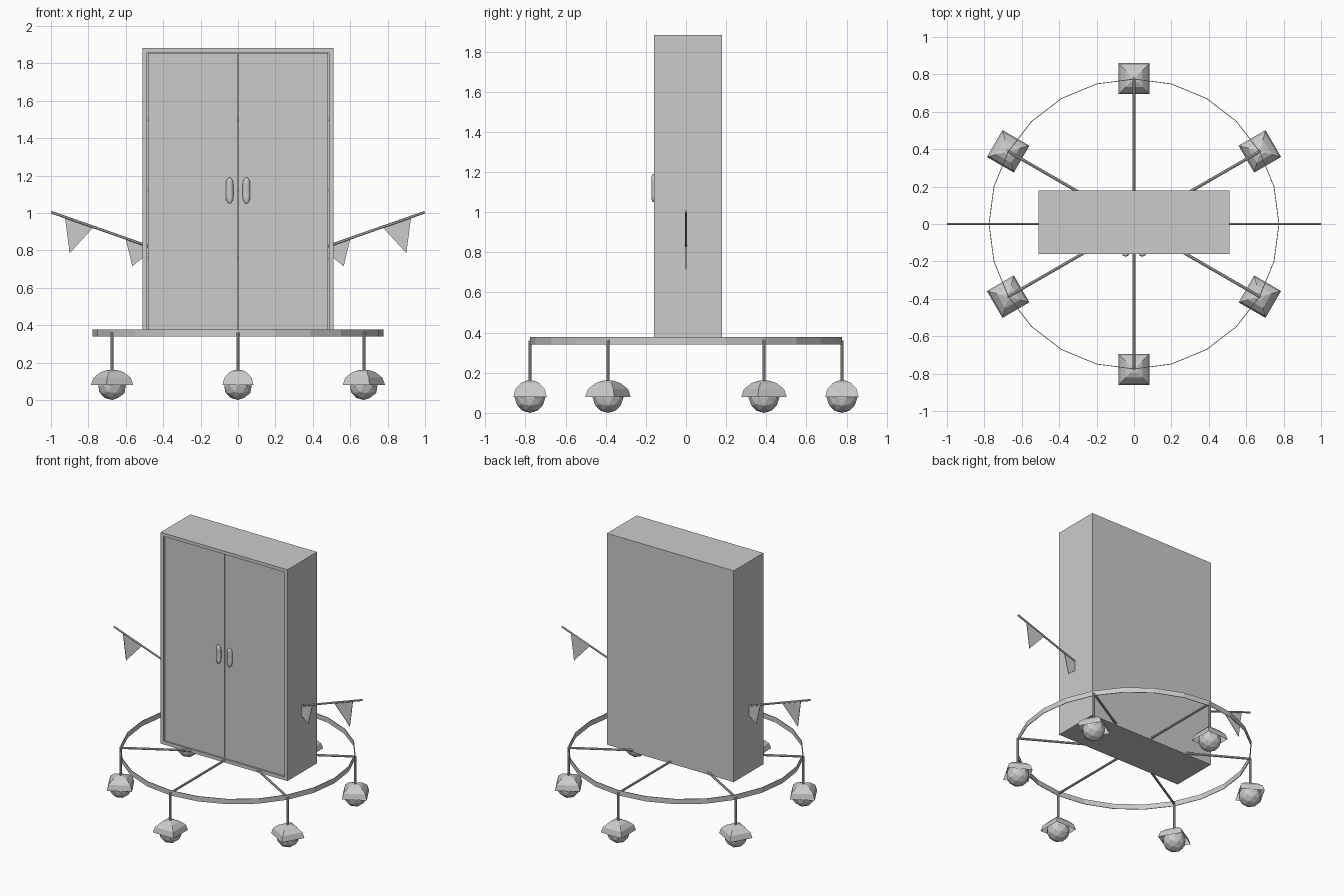
import bpy, bmesh
from math import pi, cos, sin, radians
from mathutils import Vector, Matrix

if "Cube" in bpy.data.objects:
    bpy.data.objects.remove(bpy.data.objects["Cube"])


def finish(name, bm):
    me = bpy.data.meshes.new(name)
    bmesh.ops.recalc_face_normals(bm, faces=bm.faces)
    bm.to_mesh(me)
    bm.free()
    ob = bpy.data.objects.new(name, me)
    bpy.context.collection.objects.link(ob)
    return ob


def add_box(bm, x0, x1, y0, y1, z0, z1):
    m = (Matrix.Translation(((x0 + x1) / 2, (y0 + y1) / 2, (z0 + z1) / 2))
         @ Matrix.Diagonal((x1 - x0, y1 - y0, z1 - z0, 1)))
    bmesh.ops.create_cube(bm, size=1, matrix=m)


def box(name, *dims):
    bm = bmesh.new()
    add_box(bm, *dims)
    return finish(name, bm)


def rod(name, a, b, r, sides=8):
    a, b = Vector(a), Vector(b)
    d = b - a
    m = Matrix.Translation((a + b) / 2) @ d.to_track_quat('Z', 'Y').to_matrix().to_4x4()
    bm = bmesh.new()
    bmesh.ops.create_cone(bm, cap_ends=True, segments=sides, radius1=r, radius2=r,
                          depth=d.length, matrix=m)
    return finish(name, bm)


def stack(name, rings, close=False, cap=False):
    """Skin a list of equal-length point rings."""
    bm = bmesh.new()
    vs = [[bm.verts.new(p) for p in ring] for ring in rings]
    n = len(vs[0])
    pairs = list(zip(vs, vs[1:])) + ([(vs[-1], vs[0])] if close else [])
    for lo, hi in pairs:
        for i in range(n):
            bm.faces.new((lo[i], lo[(i + 1) % n], hi[(i + 1) % n], hi[i]))
    if cap:
        bm.faces.new(vs[-1])
    return finish(name, bm)


# Cabinet shell, open at the front
W, FRONT, BACK, Z0, Z1, T = 0.51, -0.16, 0.18, 0.345, 1.882, 0.024
box("cabinet_back", -W, W, BACK - T, BACK, Z0, Z1)
box("cabinet_top", -W, W, FRONT, BACK - T, Z1 - T, Z1)
box("cabinet_bottom", -W, W, FRONT, BACK - T, Z0, Z0 + T)
for s, side in ((-1, "left"), (1, "right")):
    xs = sorted((s * W, s * (W - T)))
    box(side + "_cabinet_side", *xs, FRONT, BACK - T, Z0 + T, Z1 - T)

# Shelves behind the doors
for i, z in enumerate((0.755, 1.125, 1.5)):
    box(f"shelf_{i + 1}", -W + T, W - T, -0.132, BACK - T, z - 0.006, z + 0.006)

# Doors, handles and side pennants
for s, side in ((-1, "left"), (1, "right")):
    xs = sorted((s * 0.003, s * (W - T - 0.004)))
    box(side + "_door", *xs, -0.152, -0.134, Z0 + T + 0.003, Z1 - T - 0.004)

    # bowed handle
    rings = []
    for k in range(9):
        t = -1 + k / 4
        r = 0.02 * (1 - 0.75 * max(0, abs(t) - 0.7) / 0.3)
        rings.append([(s * 0.045 + r * cos(a), -0.158 + 0.006 * t * t * -1 + 0.014 * (r / 0.02) * sin(a),
                       1.12 + 0.07 * t)
                      for a in (2 * pi * j / 10 for j in range(10))])
    bm_ob = stack(side + "_handle", rings, cap=True)
    bm_ob.data.polygons.foreach_set("use_smooth", [True] * len(bm_ob.data.polygons))

    # slanted pole
    rod(side + "_pole", (s * 0.45, 0, 0.812), (s * 0.998, 0, 1.004), 0.007, 6)

    # hanging triangles
    for i, tri in enumerate((((0.925, 0.975), (0.90, 0.785), (0.775, 0.922)),
                             ((0.60, 0.86), (0.565, 0.715), (0.45, 0.808)))):
        stack(f"{side}_pennant_{i + 1}",
              [[(s * x, y, z) for x, z in tri] for y in (-0.002, 0.002)], cap=True)

# Round base hoop
R = 0.777
stack("base_hoop",
      [[(r * cos(k * pi / 12), r * sin(k * pi / 12), z) for k in range(24)]
       for r, z in ((R, 0.34), (R, 0.377), (R - 0.004, 0.377), (R - 0.004, 0.34))], close=True)

# Spokes, legs and hooded ball casters
for k in range(6):
    ang = radians(30 + 60 * k)
    c = Vector((R * cos(ang), R * sin(ang), 0))
    rod(f"spoke_{k + 1}", (0, 0, 0.358), c + Vector((0, 0, 0.358)), 0.008)
    rod(f"caster_leg_{k + 1}", c + Vector((0, 0, 0.14)), c + Vector((0, 0, 0.36)), 0.008)

    bm = bmesh.new()
    bmesh.ops.create_icosphere(bm, subdivisions=2, radius=0.077,
                               matrix=Matrix.Translation(c + Vector((0, 0, 0.077))))
    finish(f"caster_ball_{k + 1}", bm)

    # square domed hood
    rings = []
    for h, z in ((0.083, 0.08), (0.073, 0.119), (0.045, 0.149), (0.018, 0.161)):
        rings.append([c + Vector((h * 2 ** 0.5 * cos(ang + pi / 4 + j * pi / 2),
                                  h * 2 ** 0.5 * sin(ang + pi / 4 + j * pi / 2), z))
                      for j in range(4)])
    stack(f"caster_hood_{k + 1}", rings, cap=True)
